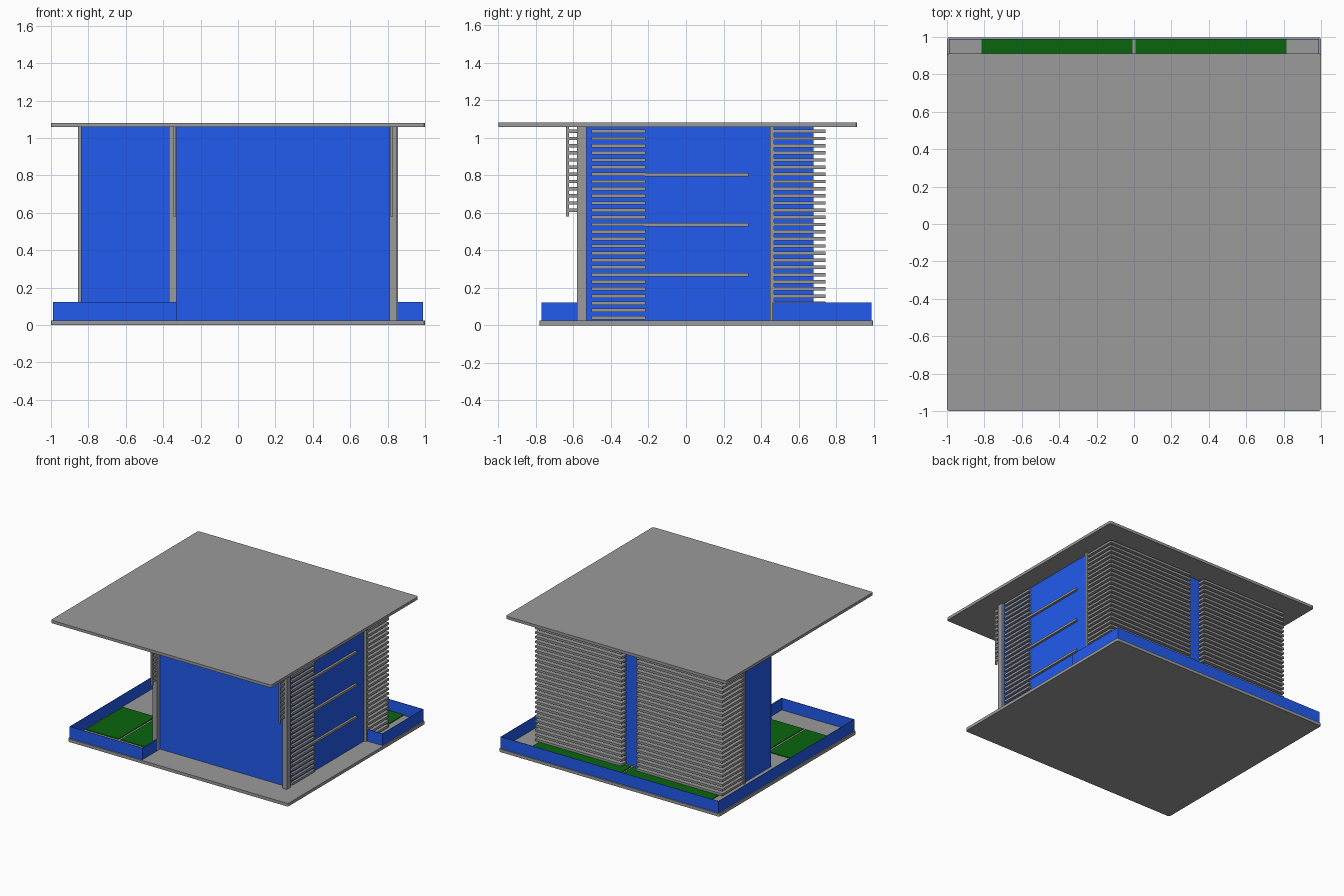
import bpy
import bmesh

if "Cube" in bpy.data.objects:
    bpy.data.objects.remove(bpy.data.objects["Cube"])


def material(name, rgb):
    m = bpy.data.materials.new(name)
    m.diffuse_color = (*rgb, 1)
    m.use_nodes = True
    m.node_tree.nodes["Principled BSDF"].inputs["Base Color"].default_value = m.diffuse_color
    return m


BLUE = material("blue_glass", (0.016, 0.105, 0.86))
GREEN = material("green_grass", (0.003, 0.13, 0.004))
GREY = material("grey_concrete", (0.325, 0.325, 0.325))


def boxes(name, spans, mat=GREY):
    """One object made of axis-aligned boxes (x0, x1, y0, y1, z0, z1)."""
    verts, faces = [], []
    for x0, x1, y0, y1, z0, z1 in spans:
        n = len(verts)
        verts += [(x, y, z) for z in (z0, z1)
                  for x, y in ((x0, y0), (x1, y0), (x1, y1), (x0, y1))]
        faces += [(n + 3, n + 2, n + 1, n), (n + 4, n + 5, n + 6, n + 7)]
        faces += [(n + i, n + (i + 1) % 4, n + 4 + (i + 1) % 4, n + 4 + i) for i in range(4)]
    mesh = bpy.data.meshes.new(name)
    mesh.from_pydata(verts, [], faces)
    mesh.materials.append(mat)
    obj = bpy.data.objects.new(name, mesh)
    bpy.context.collection.objects.link(obj)
    return obj


def slab(name, *span):
    """A box whose vertical corners are slightly rounded."""
    obj = boxes(name, [span])
    bm = bmesh.new()
    bm.from_mesh(obj.data)
    upright = [e for e in bm.edges if abs(e.verts[0].co.z - e.verts[1].co.z) > 0.001]
    bmesh.ops.bevel(bm, geom=upright, offset=0.014, segments=3, profile=0.5, affect='EDGES')
    bm.to_mesh(obj.data)
    bm.free()


def mirrored(spans):
    return spans + [(-b, -a, *rest) for a, b, *rest in spans]


F, C = 0.025, 1.058         # floor top and ceiling height
LEVELS = [0.041 + i * 0.0382 for i in range(27)]

# Slabs
slab("base_slab", -1, 1, -0.78, 0.998, 0, F)
slab("roof_slab", -1, 1, -1, 0.912, C, 1.081)

# Front pillars and side posts
boxes("front_pillars", [(-0.37, -0.33, -0.58, -0.53, F, C),
                        (0.81, 0.85, -0.58, -0.53, F, C)])
boxes("side_posts", mirrored([(0.79, 0.855, 0.447, 0.468, F, C)]))

# Glass walls
boxes("front_glass", [(-0.34, 0.82, -0.54, -0.53, F, C)], BLUE)
boxes("right_glass", [(0.82, 0.832, -0.53, 0.45, F, C)], BLUE)
boxes("inner_left_glass", [(-0.36, -0.35, -0.53, 0.10, F, C)], BLUE)
boxes("left_wing_glass", [(-0.84, -0.35, 0.10, 0.11, F, C),
                          (-0.84, -0.83, 0.11, 0.45, F, C)], BLUE)
boxes("back_glass", mirrored([(0.78, 0.79, 0.46, 0.67, F, C)])
      + [(-0.79, 0.79, 0.67, 0.68, F, C)], BLUE)

# Horizontal bars on the right glass
boxes("right_glass_bars", [(0.83, 0.85, -0.22, 0.333, z - 0.009, z + 0.009)
                           for z in (0.27, 0.535, 0.803)])

# Louvres: front right corner, and wrapping both back corners
front_slats, back_slats = [], []
for z in LEVELS:
    lo, hi = z - 0.009, z + 0.009
    front_slats.append((0.82, 0.85, -0.505, -0.215, lo, hi))
    back_slats += [(0.79, 0.85, 0.467, 0.68, lo, hi),
                   (0.065, 0.85, 0.68, 0.743, lo, hi)]
boxes("front_right_louvres", front_slats)
boxes("back_louvres", mirrored(back_slats))

# Hanging ladder screens in front of the pillars
screens = []
for x in (-0.346, 0.814):
    screens.append((x, x + 0.015, -0.64, -0.625, 0.58, C))
    screens += [(x, x + 0.015, -0.625, -0.58, z - 0.009, z + 0.009)
                for z in LEVELS if z > 0.58]
boxes("ladder_screens", screens)

# Low garden wall around the left, back and right rear
W, H, T = 0.99, 0.122, 0.004
boxes("garden_wall", [
    (-W, -0.33, -0.77, -0.77 + T, F, H),
    (-0.33 - T, -0.33, -0.77 + T, -0.58, F, H),
    (-W, -W + T, -0.77 + T, W - T, F, H),
    (-W, W, W - T, W, F, H),
    (W - T, W, 0.46 + T, W - T, F, H),
    (0.855, W, 0.46, 0.46 + T, F, H)], BLUE)

# Lawn patches
boxes("front_left_lawn", [(-0.975, -0.68, -0.58, -0.10, F, F + 0.006),
                          (-0.66, -0.37, -0.58, -0.10, F, F + 0.006)], GREEN)
boxes("back_lawn", mirrored([(0.008, 0.815, 0.70, W - T, F, F + 0.006)]), GREEN)
